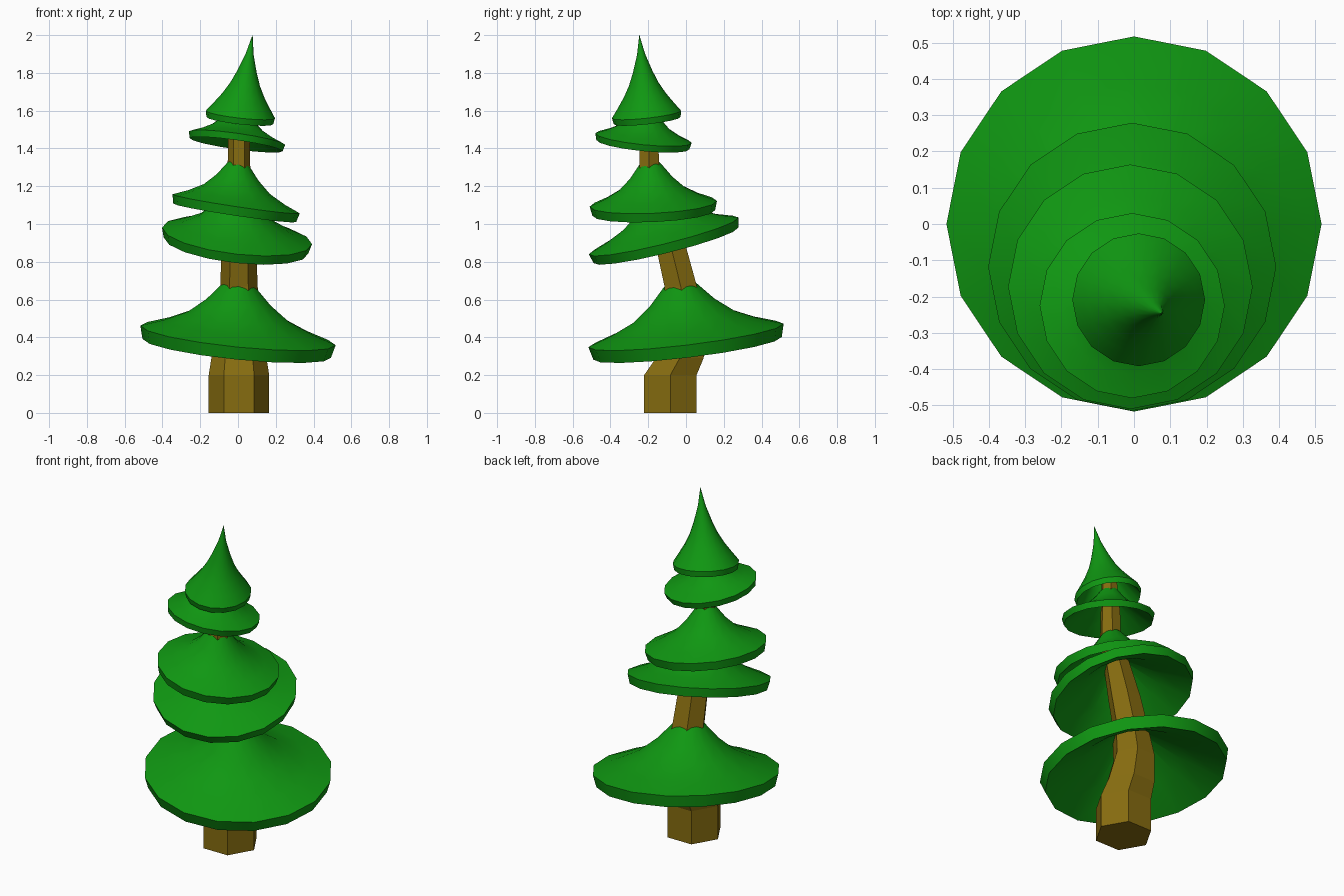
import bpy, math
from mathutils import Vector

if "Cube" in bpy.data.objects:
    bpy.data.objects.remove(bpy.data.objects["Cube"])


def material(name, rgb):
    m = bpy.data.materials.new(name)
    m.diffuse_color = (*rgb, 1)
    m.use_nodes = True
    m.node_tree.nodes["Principled BSDF"].inputs["Base Color"].default_value = m.diffuse_color
    return m


GREEN = material("needles", (0.005, 0.31, 0.006))
BROWN = material("bark", (0.24, 0.15, 0.005))


def loft(name, rings, sides, mat, smooth):
    """Skin a stack of rings: (centre x, y, z, radius, slope x, slope y)."""
    verts, faces = [], []
    for cx, cy, cz, r, sx, sy in rings:
        for i in range(sides):
            a = math.tau * i / sides
            dx, dy = r * math.cos(a), r * math.sin(a)
            verts.append((cx + dx, cy + dy, cz + sx * dx + sy * dy))
    for k in range(len(rings) - 1):
        for i in range(sides):
            j = (i + 1) % sides
            faces.append((k * sides + i, k * sides + j,
                          (k + 1) * sides + j, (k + 1) * sides + i))
    faces.append(tuple(reversed(range(sides))))
    faces.append(tuple(range((len(rings) - 1) * sides, len(rings) * sides)))
    me = bpy.data.meshes.new(name)
    me.from_pydata(verts, [], faces)
    me.materials.append(mat)
    ob = bpy.data.objects.new(name, me)
    bpy.context.collection.objects.link(ob)
    if smooth:
        bpy.ops.object.select_all(action='DESELECT')
        ob.select_set(True)
        bpy.context.view_layer.objects.active = ob
        bpy.ops.object.shade_smooth_by_angle(angle=math.radians(30))
    return ob


# Crooked hexagonal trunk: y, z, radius
trunk = [(-.083, 0, .16), (-.083, .2, .16), (-.033, .29, .146), (.005, .45, .12),
         (-.028, .67, .099), (-.077, .87, .092), (-.195, 1.3, .06), (-.195, 1.45, .057),
         (-.205, 1.65, .045)]
loft("trunk", [(.005, y, z, r, 0, 0) for y, z, r in trunk], 6, BROWN, False)

# Flared skirt profile: radius fraction, height fraction
SKIRT = [(1, 0), (.76, .12), (.52, .28), (.33, .5), (.18, .74), (.004, 1)]


def tier(name, centre, radius, slope, thick, apex, profile=SKIRT):
    c, a = Vector(centre), Vector(apex)
    h = a.z - c.z
    sx, sy = slope

    def ring(f, z, r):
        p = c.lerp(a, f)
        return (p.x, p.y, c.z + z, r * radius, sx, sy)

    # Hollow underside, from inside the cone out to the rim
    rings = [ring(.7, h * .7, .02), ring(.2, h * .22 - thick * .5, .57)]
    # Thick rim, its lower edge shifted along the tilt
    rings.append((c.x + sx * thick, c.y + sy * thick, c.z - thick,
                  radius * .965, sx, sy))
    rings += [ring(f, h * f, r) for r, f in profile]
    return loft(name, rings, 16, GREEN, True)


tier("branch_tier_1", (0, 0, .41), .517, (-.1, .12), .068, (.005, -.04, .76))
tier("branch_tier_2", (-.005, -.118, .937), .397, (-.11, .245), .05, (.0, -.14, 1.23))
tier("branch_tier_3", (-.01, -.173, 1.107), .337, (-.15, .045), .048, (.005, -.195, 1.385))
tier("branch_tier_4", (-.005, -.225, 1.455), .255, (-.14, -.1), .035, (.005, -.2, 1.66))

# Top tier: rim and slender spike that leans to one side
spike = [(1, 0), (.8, .12), (.61, .24), (.43, .38), (.28, .54), (.115, .76), (.003, 1)]
tier("tree_top", (.013, -.209, 1.58), .183, (-.11, .11), .033, (.077, -.247, 2.0), spike)
